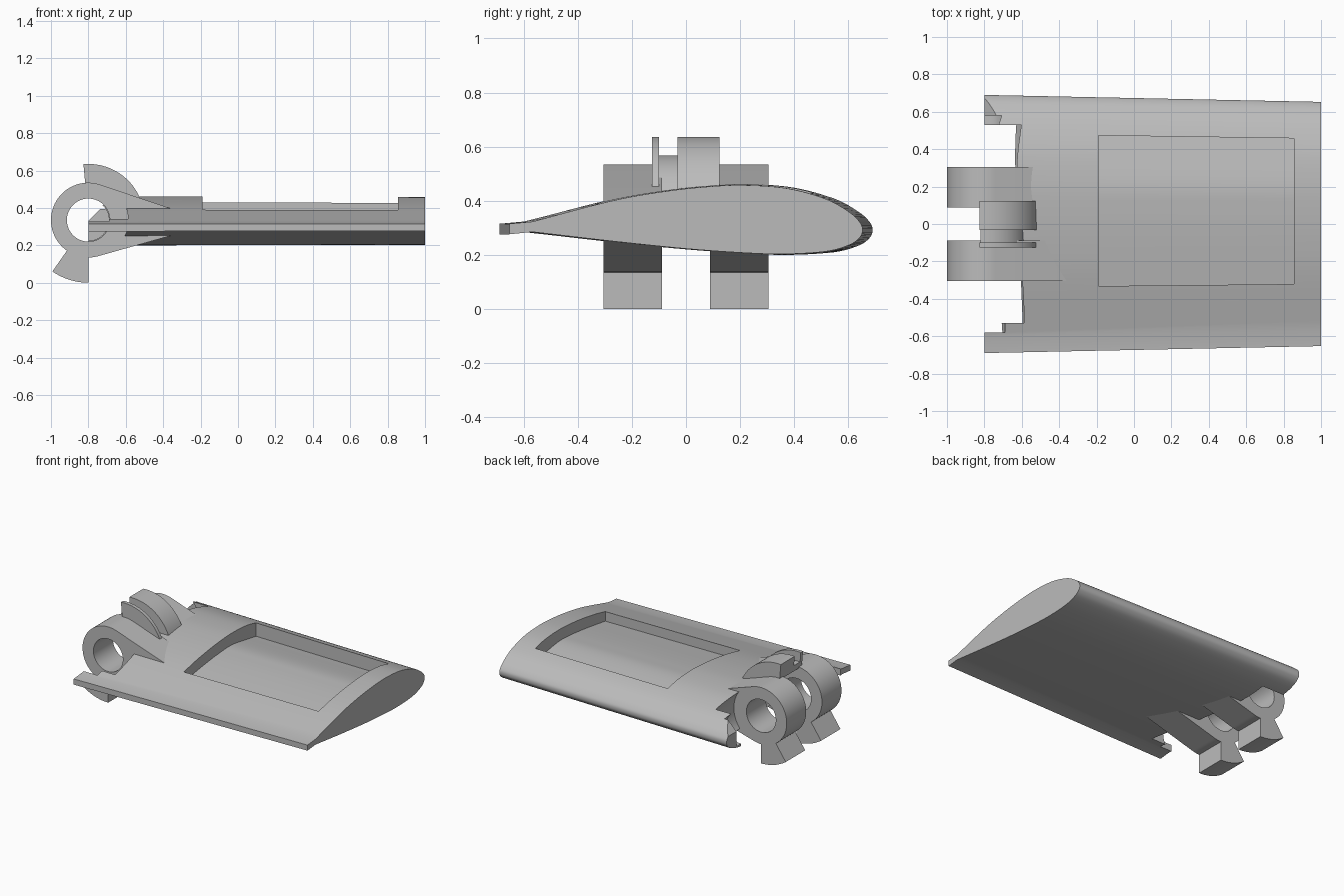
import bpy
import bmesh
from math import cos, sin, radians
from mathutils import Vector

cube = bpy.data.objects.get("Cube")
if cube:
    bpy.data.objects.remove(cube, do_unlink=True)

grey = bpy.data.materials.new("plain_grey")
grey.use_nodes = True
color = (0.5, 0.5, 0.5, 1)
grey.diffuse_color = color
grey.node_tree.nodes["Principled BSDF"].inputs["Base Color"].default_value = color

AXIS_X, AXIS_Z = -0.8, 0.335   # hinge axis runs along y
ROOT, TIP = -0.8, 1.0


def loft(name, start, end):
    """Closed solid between two matching outlines."""
    bm = bmesh.new()
    a = [bm.verts.new(p) for p in start]
    b = [bm.verts.new(p) for p in end]
    bm.faces.new(a)
    bm.faces.new(b[::-1])
    n = len(a)
    for i in range(n):
        bm.faces.new((a[i], b[i], b[(i + 1) % n], a[(i + 1) % n]))
    bmesh.ops.recalc_face_normals(bm, faces=bm.faces)
    mesh = bpy.data.meshes.new(name)
    bm.to_mesh(mesh)
    bm.free()
    mesh.materials.append(grey)
    obj = bpy.data.objects.new(name, mesh)
    bpy.context.collection.objects.link(obj)
    return obj


def prism_y(name, pts, y0, y1):
    return loft(name, [(x, y0, z) for x, z in pts], [(x, y1, z) for x, z in pts])


def span(name, pts, x0, x1):
    """Extrude a (y, z) section along the wing, following its taper."""
    def ring(x):
        t = (x - ROOT) / (TIP - ROOT)
        return [(x, y * (1 - 0.054 * t), 0.31 + (z - 0.31) * (1 - 0.03 * t)) for y, z in pts]
    return loft(name, ring(x0), ring(x1))


def arc(r, a0, a1, steps=32):
    angles = [radians(a0 + (a1 - a0) * i / steps) for i in range(steps + 1)]
    return [(AXIS_X + r * cos(a), AXIS_Z + r * sin(a)) for a in angles]


def disc(r):
    return arc(r, 0, 360, 64)[:-1]


def spline(points, steps=6):
    """Smooth curve through the points."""
    p = [Vector(q) for q in points]
    p = [2 * p[0] - p[1]] + p + [2 * p[-1] - p[-2]]
    out = []
    for a, b, c, d in zip(p, p[1:], p[2:], p[3:]):
        for i in range(steps):
            t = i / steps
            out.append(0.5 * (2 * b + (c - a) * t + (2 * a - 5 * b + 4 * c - d) * t ** 2
                              + (3 * b - a - 3 * c + d) * t ** 3))
    return [tuple(v) for v in out] + [tuple(points[-1])]


def activate(obj):
    bpy.ops.object.select_all(action='DESELECT')
    obj.select_set(True)
    bpy.context.view_layer.objects.active = obj


def cut(obj, cutter):
    activate(obj)
    mod = obj.modifiers.new("cut", 'BOOLEAN')
    mod.operation = 'DIFFERENCE'
    mod.solver = 'EXACT'
    mod.object = cutter
    bpy.ops.object.modifier_apply(modifier=mod.name)
    bpy.data.objects.remove(cutter, do_unlink=True)


# Wing body: tapered aerofoil section
section = spline([(-0.6, 0.323), (-0.3, 0.4), (-0.1, 0.436), (0.08, 0.456), (0.23, 0.462),
                  (0.4, 0.449), (0.55, 0.408), (0.64, 0.358), (0.68, 0.32), (0.69, 0.292),
                  (0.68, 0.264), (0.64, 0.235), (0.55, 0.21), (0.4, 0.2), (0.25, 0.203),
                  (0, 0.22), (-0.3, 0.25), (-0.6, 0.284)])
wing = span("wing_body", section + [(-0.69, 0.275), (-0.69, 0.315)], ROOT, TIP)

# Sunken panel on the upper face
floor = spline([(-0.338, 0.322), (-0.1, 0.356), (0.08, 0.374), (0.23, 0.376), (0.482, 0.335)])
cut(wing, span("panel_cutter", floor + [(0.482, 0.6), (-0.338, 0.6)], -0.19, 0.855))

# Round clearance for the hinge, shallow end sockets and nose chamfer
cut(wing, prism_y("hinge_clearance", disc(0.213), -0.53, 0.53))
cut(wing, prism_y("socket_clearance", disc(0.11), -0.58, 0.58))
cut(wing, prism_y("nose_chamfer", [(-0.85, 0.28), (-0.65, 0.48), (-0.85, 0.48)], 0.579, 0.8))
parts = [wing]

# Hinge barrels: ring, tangent wedge into the wing and stop tab below
barrel = (arc(0.2, 73, 235) + arc(0.335, 235, 270, 12) + arc(0.2, 270, 287, 6)
          + [(-0.3, 0.268), (-0.3, 0.377)])
for name, y0, y1 in (("front_hinge_barrel", -0.305, -0.088), ("back_hinge_barrel", 0.088, 0.305)):
    obj = prism_y(name, barrel, y0, y1)
    cut(obj, prism_y("bore_cutter", disc(0.115), y0 - 0.1, y1 + 0.1))
    parts.append(obj)

# Grooved control horn above the hinge
for name, r, y0, y1 in (("horn_thick_plate", 0.3, -0.032, 0.123),
                        ("horn_thin_plate", 0.3, -0.125, -0.1),
                        ("horn_groove", 0.232, -0.1, -0.032)):
    parts.append(prism_y(name, arc(r, 95, 18) + arc(0.19, 18, 95), y0, y1))

for obj in parts:
    activate(obj)
    bpy.ops.object.shade_smooth_by_angle(angle=radians(30))
